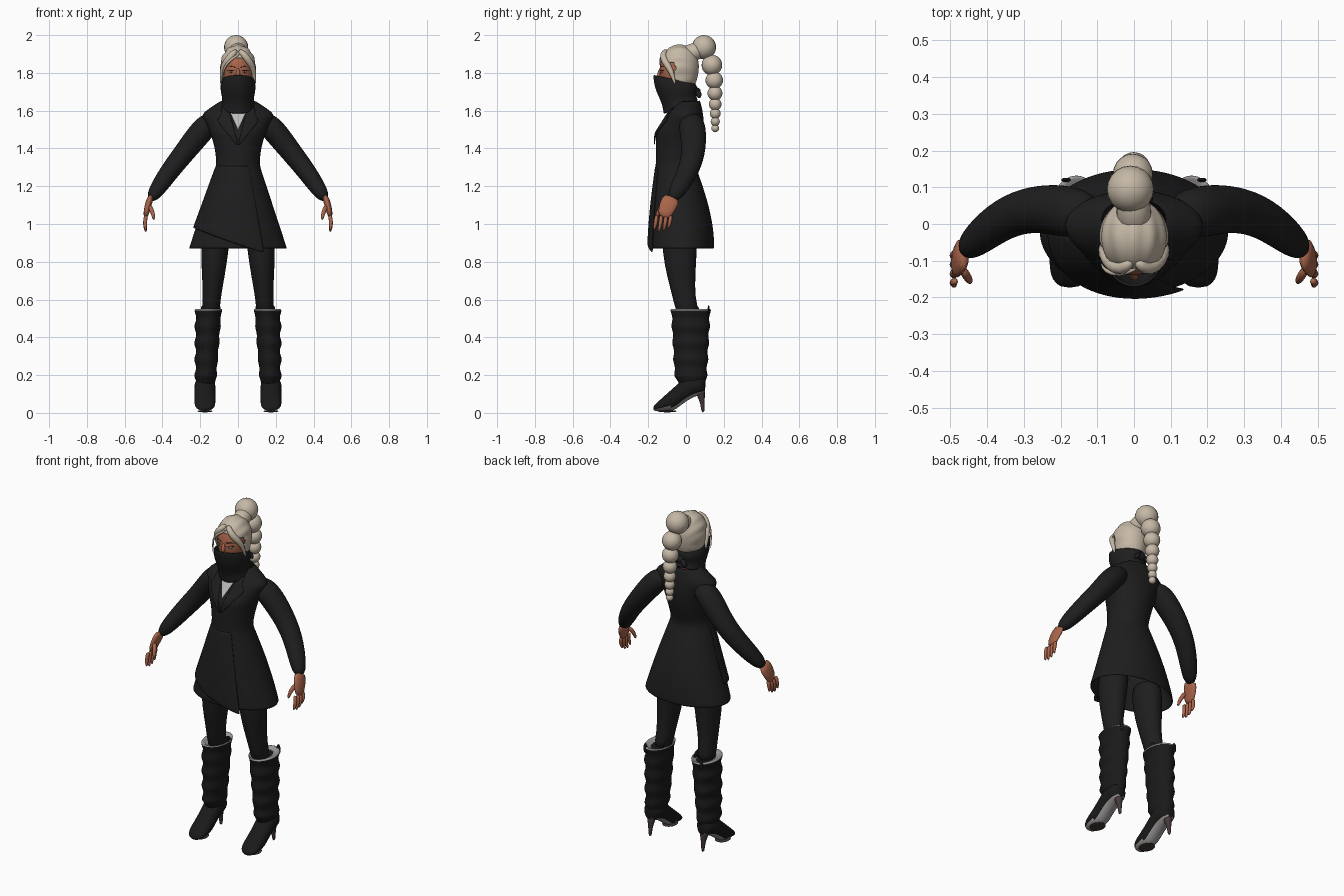
import bpy, bmesh, math
from math import sin, cos, pi, tau
from mathutils import Vector

if "Cube" in bpy.data.objects:
    bpy.data.objects.remove(bpy.data.objects["Cube"])

X_AXIS, Y_AXIS, Z_AXIS = Vector((1, 0, 0)), Vector((0, 1, 0)), Vector((0, 0, 1))


def material(name, red, green, blue):
    mat = bpy.data.materials.new(name)
    mat.use_nodes = True
    mat.diffuse_color = (red, green, blue, 1)
    shader = next(node for node in mat.node_tree.nodes if node.type == 'BSDF_PRINCIPLED')
    shader.inputs["Base Color"].default_value = mat.diffuse_color
    shader.inputs["Roughness"].default_value = .8
    return mat


CLOTH = material("black cloth", .013, .013, .014)
LEATHER = material("black leather", .01, .01, .01)
SKIN = material("warm skin", .4, .13, .07)
HAIR = material("pale blonde hair", .56, .48, .38)
SOLE = material("grey sole", .33, .31, .31)
HEEL = material("dark brown heel", .06, .04, .04)
SHIRT = material("light grey shirt", .5, .5, .5)
BROW = material("dark brown brow", .05, .03, .02)


def finish(name, bm, *mats, sub=1, mirror=False, thick=0, rule=None):
    """Turn the bmesh into a smooth object; rule picks a material per face."""
    bmesh.ops.recalc_face_normals(bm, faces=bm.faces)
    for face in bm.faces:
        face.smooth = True
        if rule:
            face.material_index = int(rule(face))
    mesh = bpy.data.meshes.new(name)
    bm.to_mesh(mesh)
    bm.free()
    for mat in mats:
        mesh.materials.append(mat)
    ob = bpy.data.objects.new(name, mesh)
    bpy.context.collection.objects.link(ob)
    if mirror:
        ob.modifiers.new("mirror", 'MIRROR').use_mirror_merge = False
    if thick:
        solid = ob.modifiers.new("thickness", 'SOLIDIFY')
        solid.thickness, solid.offset = thick, -1
    if sub:
        smooth = ob.modifiers.new("smooth", 'SUBSURF')
        smooth.levels = smooth.render_levels = sub


def join_rows(bm, rows, closed=True, caps=False):
    """Join rows of points with quads."""
    grid = [[bm.verts.new(point) for point in row] for row in rows]
    count = len(grid[0])
    for low, high in zip(grid, grid[1:]):
        for i in range(count if closed else count - 1):
            j = (i + 1) % count
            bm.faces.new((low[i], low[j], high[j], high[i]))
    if caps:
        bm.faces.new(grid[0])
        bm.faces.new(grid[-1])


def ellipse(centre, across, along, sides):
    return [centre + across * cos(tau * i / sides) + along * sin(tau * i / sides)
            for i in range(sides)]


def loft(name, rings, across, along, *mats, **options):
    """Stack parallel ellipses, each given as (centre, radius across, radius along)."""
    bm = bmesh.new()
    join_rows(bm, [ellipse(Vector(c), across * a, along * b, 24) for c, a, b in rings], caps=True)
    finish(name, bm, *mats, **options)


def limb(name, path, radii, mat, flat=1, **options):
    """Round tube along a path, widened by flat in the y direction."""
    bm = bmesh.new()
    path = [Vector(p) for p in path]
    rows = []
    for k, (point, radius) in enumerate(zip(path, radii)):
        heading = (path[min(k + 1, len(path) - 1)] - path[max(k - 1, 0)]).normalized()
        side = Y_AXIS if abs(heading.y) < .9 else Z_AXIS
        side = (side - heading * side.dot(heading)).normalized()
        rows.append(ellipse(point, side.cross(heading) * radius, side * radius * flat, 16))
    join_rows(bm, rows, caps=True)
    finish(name, bm, mat, **options)


def blob(name, centre, size, mat, **options):
    """Ellipsoid with the given half sizes."""
    bm = bmesh.new()
    bmesh.ops.create_uvsphere(bm, u_segments=24, v_segments=16, radius=1)
    bmesh.ops.scale(bm, verts=bm.verts, vec=size)
    bmesh.ops.translate(bm, verts=bm.verts, vec=centre)
    finish(name, bm, mat, sub=0, **options)


# Coat shape: narrow waist, flared skirt, rounded chest, sloping shoulders
HEM, WAIST, COLLAR = .87, 1.31, 1.68


def coat_size(z):
    """Centre y, half depth and half width of the coat at a height."""
    if z < WAIST:
        drop = (WAIST - z) / (WAIST - HEM)
        swell = sin(drop * pi / 2)
        front, back, width = -.16 - .03 * swell, .05 + .1 * swell, .115 + .145 * drop
    else:
        rise = z - WAIST
        front = -.16 + .62 * max(0, z - 1.48)
        back = .05 + .045 * sin(pi * rise / .42)
        width = min(.115 + 1.1 * rise ** 2, .05 + 1.5 * (COLLAR - z))
    return (front + back) / 2, (back - front) / 2, width


def coat_point(angle, z, out=0):
    middle, depth, width = coat_size(z)
    return Vector((cos(angle) * (width + out), middle + sin(angle) * (depth + out), z))


def chest_point(x, z, out):
    middle, depth, width = coat_size(z)
    return Vector((x, middle - depth * math.sqrt(max(0, 1 - (x / width) ** 2)) - out, z))


# Coat body, open at the hem
bm = bmesh.new()
join_rows(bm, [[coat_point(tau * i / 48, HEM + (COLLAR - HEM) * k / 32) for i in range(48)]
               for k in range(32)])
finish("coat_body", bm, CLOTH, thick=.008)

# Wrapped front panel with a slanted hem
bm = bmesh.new()
rows = []
for k in range(13):
    drop, row = k / 12, []
    for i in range(25):
        angle = pi + math.radians(5 * i)
        hem = .89 - .09 * cos(angle)
        row.append(coat_point(angle, WAIST + (hem - WAIST) * drop, .003 + .012 * drop))
    rows.append(row)
join_rows(bm, rows, closed=False)
finish("coat_front_panel", bm, CLOTH, thick=.007)


def chest_plate(name, outline, out, mat, **options):
    """Thin plate on the chest; outline gives (z, inner x, outer x) for t from 0 to 1."""
    bm = bmesh.new()
    rows = []
    for k in range(10):
        z, inner, outer = outline(k / 9)
        rows.append([chest_point(inner + (outer - inner) * i / 5, z, out) for i in range(6)])
    join_rows(bm, rows, closed=False)
    finish(name, bm, mat, thick=.005, **options)


chest_plate("lapels", lambda t: (1.42 + .2 * t, .05 * t, .01 + (.16 * t if t < .7 else .08)),
            .01, CLOTH, mirror=True)
chest_plate("shirt_front", lambda t: (1.5 + .12 * t, -.055 * t, .055 * t + .001), .006, SHIRT)

# Sleeves
limb("sleeves", [(.1, .03, 1.56), (.16, .03, 1.53), (.22, .04, 1.46), (.29, .04, 1.37),
                 (.37, .01, 1.27), (.47, -.08, 1.12)],
     (.04, .066, .064, .057, .052, .038), CLOTH, flat=1.1, mirror=True, sub=2)

# Hands
limb("palms", [(.46, -.07, 1.15), (.48, -.1, 1.09), (.49, -.12, 1.03)],
     (.02, .018, .013), SKIN, flat=2.6, mirror=True)
for i, reach in enumerate((.08, .09, .085, .07)):
    y = -.155 + .025 * i
    tip = 1.045 - reach
    limb("fingers_%d" % (i + 1),
         [(.486, y, 1.05), (.495, y - .005, tip + reach / 2), (.487, y - .015, tip)],
         (.011, .011, .006), SKIN, mirror=True)
limb("thumbs", [(.47, -.12, 1.1), (.45, -.15, 1.06), (.445, -.16, 1.02)],
     (.013, .012, .006), SKIN, mirror=True)

# Legs
limb("leggings", [(.11, -.03, 1), (.125, -.035, .85), (.13, -.025, .73), (.14, -.01, .6),
                  (.145, .02, .5)], (.08, .074, .062, .046, .05), CLOTH, flat=1.25, mirror=True)

# Slouched boot shafts, pinched between folds, with a pale lining
shaft = [((.15, .025, .53), .055, .09), ((.15, .025, .555), .066, .102)]
for k in range(13):
    down = k / 12
    fold = .004 + .008 * cos(pi * k / 1.5)
    shaft.append(((.155 + .014 * down + fold / 3, .025, .545 - .35 * down),
                  .066 - .013 * down + fold, .1 - .018 * down + fold))
shaft += [((.17, .03, .17), .048, .07), ((.17, .035, .12), .045, .065)]
loft("boot_shafts", shaft, X_AXIS, Y_AXIS, LEATHER, SOLE, mirror=True,
     rule=lambda face: face.calc_center_median().z > .535)
blob("boot_pull_tabs", (.185, .12, .54), (.013, .006, .03), LEATHER, mirror=True)
blob("boot_inner_points", (.1, .03, .545), (.008, .04, .03), LEATHER, mirror=True)

# Boot feet: arched sole, instep sloping to a pointed toe
feet = []
for k in range(13):
    t = .02 + .96 * k / 12
    sole = .01 + .09 * max(0, cos(2.6 * t))
    top = .2 - .26 * max(0, t - .35)
    width = .056 * math.sqrt(1 - (2 * t - 1) ** 6)
    feet.append(((.175, .11 - .29 * t, (sole + top) / 2), width, (top - sole) / 2))
loft("boot_feet", feet, X_AXIS, Z_AXIS, LEATHER, SOLE, mirror=True,
     rule=lambda face: face.normal.z < -.6)
blob("boot_treads", (.175, -.1, .009), (.04, .05, .006), HEEL, mirror=True)
limb("boot_heels", [(.175, .075, .12), (.175, .08, .09), (.175, .088, .05), (.175, .09, 0)],
     (.03, .02, .011, .009), HEEL, mirror=True)

# Head and face
limb("neck", [(0, -.01, 1.58), (0, -.02, 1.76)], (.05, .045), SKIN)
blob("head", (0, -.05, 1.81), (.08, .09, .13), SKIN)
limb("nose", [(0, -.13, 1.83), (0, -.14, 1.8), (0, -.145, 1.77)], (.008, .011, .013), SKIN)
blob("eyes", (.035, -.127, 1.804), (.014, .008, .005), SHIRT, mirror=True)
blob("irises", (.034, -.128, 1.804), (.005, .009, .005), BROW, mirror=True)
for name, z in (("lashes", 1.81), ("brows", 1.83)):
    limb(name, [(.012, -.138, z), (.036, -.131, z + .005), (.06, -.111, z)],
         (.002, .003, .001), BROW, mirror=True)

# Face scarf: high over the nose, draping to a point on the chest
bm = bmesh.new()
rows = []
for k in range(10):
    t = k / 9
    bulge = .006 * sin(tau * t)
    ring = ellipse(Vector((0, -.062 + .035 * t, 1.755 - .125 * t)),
                   X_AXIS * (.086 + .005 * t + bulge), Y_AXIS * (.112 - .02 * t + bulge), 32)
    for point in ring:
        point.z += (.03 - .09 * t) * -point.y / .15
    rows.append(ring)
join_rows(bm, rows)
finish("face_scarf", bm, CLOTH, thick=.008)
blob("scarf_knot", (0, .06, 1.7), (.028, .018, .022), CLOTH)
limb("scarf_tails", [(.01, .06, 1.7), (.035, .07, 1.69), (.05, .07, 1.665)],
     (.012, .017, .007), CLOTH, mirror=True)

# Hair cap with combed strands, opened over the face
bm = bmesh.new()
bmesh.ops.create_uvsphere(bm, u_segments=64, v_segments=40, radius=1)
for vert in bm.verts:
    x, y, z = vert.co
    comb = 1 + .025 * cos(14 * math.atan2(x, z + .3)) * (1 - abs(y))
    height = .11 if z > 0 else .165
    vert.co = Vector((x * .093, y * .103, z * height)) * comb + Vector((0, -.035, 1.838))


def uncovered(face):
    centre = face.calc_center_median()
    hairline = 1.885 - .35 * abs(centre.x)
    return centre.z < 1.725 or (centre.y < -.06 and centre.z < hairline)


bmesh.ops.delete(bm, geom=[face for face in bm.faces if uncovered(face)], context='FACES')
finish("hair_cap", bm, HAIR, thick=.01)
limb("front_locks", [(.005, -.1, 1.92), (.03, -.125, 1.9), (.06, -.115, 1.86),
                     (.085, -.08, 1.82), (.09, -.055, 1.73)],
     (.013, .018, .02, .016, .004), HAIR, mirror=True)
limb("loose_strand", [(.01, -.12, 1.9), (-.04, -.14, 1.87), (-.08, -.13, 1.83),
                      (-.09, -.105, 1.72)], (.006, .007, .006, .002), HAIR)

# Bun and bubble braid: beads that shrink down the back
limb("hair_gather", [(0, -.01, 1.89), (0, .04, 1.91), (-.005, .09, 1.93)], (.055, .045, .05), HAIR)
bm = bmesh.new()
radius, z = .064, 1.936
for i in range(8):
    bead = bmesh.ops.create_uvsphere(bm, u_segments=20, v_segments=14, radius=radius)["verts"]
    bmesh.ops.translate(bm, verts=bead, vec=(-.01 * .3 ** i, .155 - .06 * .3 ** i, z))
    smaller = radius * .85
    z -= .8 * (radius + smaller)
    radius = smaller
finish("bun_and_braid", bm, HAIR, sub=0)
